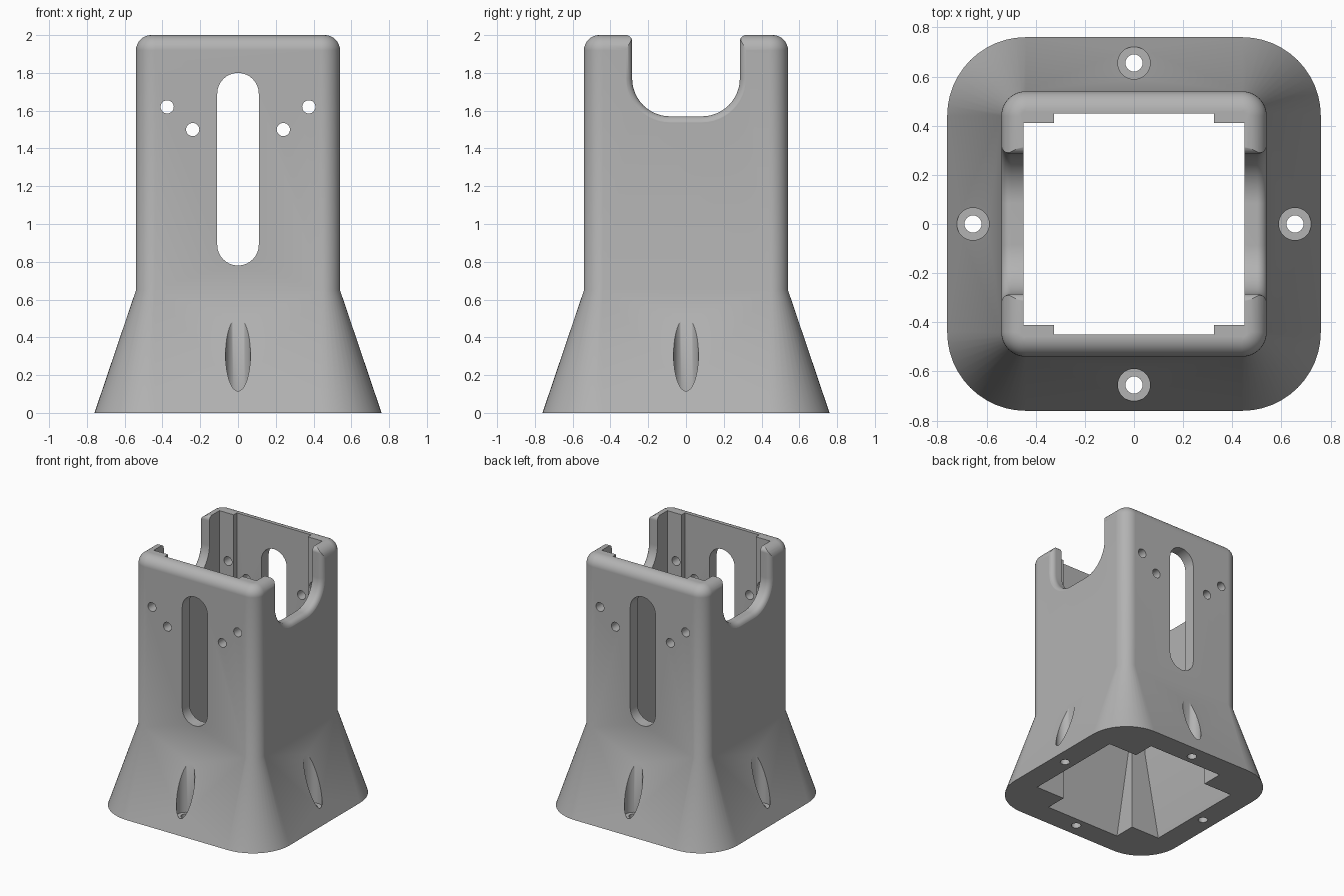
import bpy, bmesh
from math import sin, cos, pi, sqrt

cube = bpy.data.objects.get("Cube")
if cube:
    bpy.data.objects.remove(cube)

grey = bpy.data.materials.new("mid grey")
grey.use_nodes = True
colour = (0.45, 0.45, 0.45, 1)
grey.diffuse_color = colour
grey.node_tree.nodes["Principled BSDF"].inputs["Base Color"].default_value = colour


def loft(name, rings):
    """Closed solid through rings that share a point count."""
    bm = bmesh.new()
    loops = [[bm.verts.new(p) for p in ring] for ring in rings]
    for a, b in zip(loops, loops[1:]):
        for i in range(len(a)):
            j = (i + 1) % len(a)
            bm.faces.new((a[i], a[j], b[j], b[i]))
    bm.faces.new(loops[0][::-1])
    bm.faces.new(loops[-1])
    bmesh.ops.recalc_face_normals(bm, faces=bm.faces)
    mesh = bpy.data.meshes.new(name)
    bm.to_mesh(mesh)
    bm.free()
    mesh.materials.append(grey)
    obj = bpy.data.objects.new(name, mesh)
    bpy.context.collection.objects.link(obj)
    return obj


def rounded_square(half, radius, z, steps=12):
    c = half - radius
    ring = []
    for k, (sx, sy) in enumerate([(1, 1), (-1, 1), (-1, -1), (1, -1)]):
        for i in range(steps + 1):
            a = (k + i / steps) * pi / 2
            ring.append((sx * c + radius * cos(a), sy * c + radius * sin(a), z))
    return ring


def rect(hx, hy, z):
    return [(hx, hy, z), (-hx, hy, z), (-hx, -hy, z), (hx, -hy, z)]


def circle(x, y, r, n=32):
    return [(x + r * cos(2 * pi * i / n), y + r * sin(2 * pi * i / n)) for i in range(n)]


def prism_z(outline, z0, z1):
    return loft("cutter", [[(x, y, z) for x, y in outline] for z in (z0, z1)])


def prism_y(outline):
    return loft("cutter", [[(x, y, z) for x, z in outline] for y in (-1, 1)])


def cut(target, cutter):
    mod = target.modifiers.new("cut", "BOOLEAN")
    mod.operation = "DIFFERENCE"
    mod.solver = "EXACT"
    mod.object = cutter
    bpy.context.view_layer.objects.active = target
    bpy.ops.object.modifier_apply(modifier=mod.name)
    bpy.data.objects.remove(cutter)


# Outer shell: flared foot, straight column, rounded top rim
HALF, WAIST, RIM = 0.54, 0.65, 0.08
rings = [rounded_square(0.76, 0.32, 0), rounded_square(HALF, 0.1, WAIST)]
for i in range(9):
    a = i / 8 * pi / 2
    inset = RIM * (1 - cos(a))
    rings.append(rounded_square(HALF - inset, 0.1 - inset, 2 - RIM + RIM * sin(a)))
body = loft("flared_housing", rings)

# Cavity: two crossing wells leave a thick block in each corner
flare_x, flare_y = 0.575, 0.58
slope = 0.1 / WAIST
cut(body, loft("cutter", [rect(flare_x + 0.125 * slope, 0.41, -0.1),
                          rect(0.45, 0.41, WAIST), rect(0.45, 0.41, 2.2)]))
cut(body, loft("cutter", [rect(0.325, flare_y + 0.13 * slope, -0.1),
                          rect(0.325, 0.45, WAIST), rect(0.325, 0.45, 2.2)]))


# Side notches: U profile that widens toward the outer faces as a fillet
def notch_ring(x, o):
    w, zb, r, f = 0.285 + o, 1.57 - o, 0.2 + o, 0.035
    side = []
    for i in range(13):
        a = i / 12 * pi / 2
        side.append((w - r + r * sin(a), zb + r - r * cos(a)))
    for i in range(7):
        a = i / 6 * pi / 2
        side.append((w + f - f * cos(a), 2.001 - f + f * sin(a)))
    side.append((w + f, 2.2))
    outline = side + [(-y, z) for y, z in reversed(side)]
    return [(x, y, z) for y, z in outline]


EDGE = 0.04
fillet = [(HALF + 0.001 - EDGE + EDGE * sin(i / 6 * pi / 2),
           EDGE * (1 - cos(i / 6 * pi / 2))) for i in range(7)]
fillet.append((0.7, EDGE))
path = [(-x, o) for x, o in reversed(fillet)] + fillet
cut(body, loft("cutter", [notch_ring(x, o) for x, o in path]))

# Long slot through front and back
slot = []
for centre, start in ((1.69, 0), (0.89, pi)):
    for i in range(17):
        a = start + i / 16 * pi
        slot.append((0.11 * cos(a), centre + 0.11 * sin(a)))
cut(body, prism_y(slot))

# Screw holes through front and back
for side in (-1, 1):
    for x, z in ((0.375, 1.62), (0.24, 1.5)):
        cut(body, prism_y(circle(side * x, z, 0.035, 24)))

# Foot bolt holes with counterbores that scallop the sloping walls
BOLT = 0.655
for x, y in ((BOLT, 0), (-BOLT, 0), (0, BOLT), (0, -BOLT)):
    cut(body, prism_z(circle(x, y, 0.066), 0.11, 0.62))
    cut(body, prism_z(circle(x, y, 0.035, 24), -0.1, 0.3))

# Smooth the fillets, keep the hard edges
bpy.ops.object.select_all(action="DESELECT")
body.select_set(True)
bpy.context.view_layer.objects.active = body
bpy.ops.object.shade_smooth_by_angle(angle=pi / 7)
normals = body.modifiers.new("even normals", "WEIGHTED_NORMAL")
normals.keep_sharp = True
